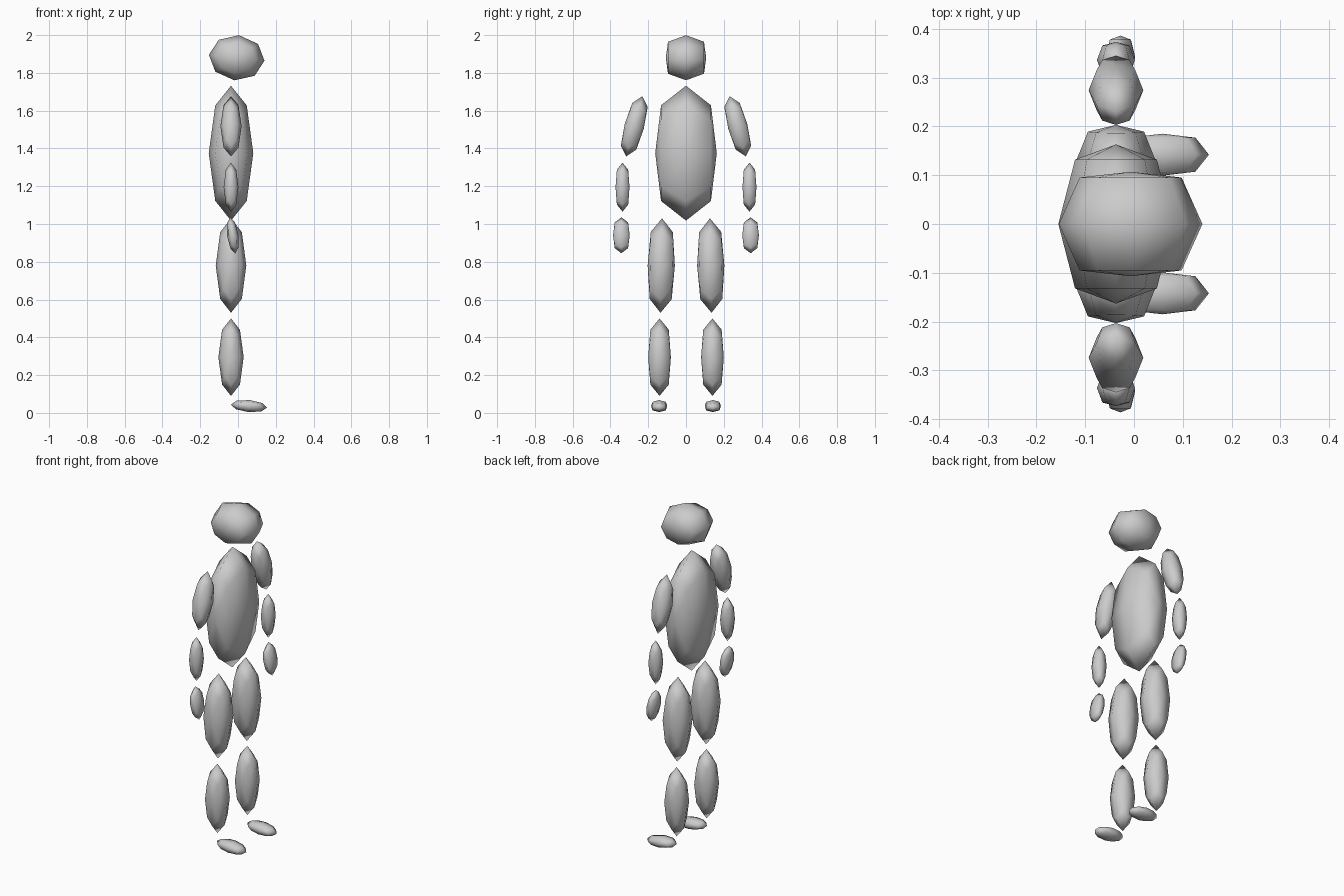
import bpy, bmesh, math
from mathutils import Matrix, Vector

if "Cube" in bpy.data.objects:
    bpy.data.objects.remove(bpy.data.objects["Cube"])


def blob(name, centre, half, tilt_x=0, tilt_y=0, flat=0.81):
    """Faceted ellipsoid: 8 sides around y, broad flattened ends at +-y."""
    bm = bmesh.new()
    rings = []
    for r, y in ((0.71, -flat), (1, 0), (0.71, flat)):
        rings.append([bm.verts.new((r * math.cos(i * math.pi / 4), y,
                                    r * math.sin(i * math.pi / 4))) for i in range(8)])
    for a, b in zip(rings, rings[1:]):
        for i in range(8):
            j = (i + 1) % 8
            bm.faces.new((a[i], a[j], b[j], b[i]))
    for ring, y in ((rings[0], -1), (rings[2], 1)):
        pole = bm.verts.new((0, y, 0))
        for i in range(8):
            bm.faces.new((ring[i], ring[(i + 1) % 8], pole))
    rot = (Matrix.Rotation(math.radians(tilt_x), 4, 'X')
           @ Matrix.Rotation(math.radians(tilt_y), 4, 'Y'))
    bm.transform(Matrix.Translation(Vector(centre)) @ rot @ Matrix.Diagonal((*half, 1)))
    bmesh.ops.recalc_face_normals(bm, faces=bm.faces)
    for f in bm.faces:
        f.smooth = True
    me = bpy.data.meshes.new(name)
    bm.to_mesh(me)
    bm.free()
    ob = bpy.data.objects.new(name, me)
    bpy.context.collection.objects.link(ob)
    return ob


# Head and torso
blob("head", (-0.007, 0, 1.88), (0.148, 0.107, 0.12), tilt_y=6, flat=0.89)
blob("torso", (-0.037, 0, 1.375), (0.118, 0.163, 0.357))

# Limbs, mirrored across y
for side, s in (("left", 1), ("right", -1)):
    blob(side + "_upper_arm", (-0.037, s * 0.274, 1.517), (0.056, 0.052, 0.165), tilt_x=s * 15)
    blob(side + "_forearm", (-0.037, s * 0.336, 1.195), (0.039, 0.037, 0.13))
    blob(side + "_hand", (-0.028, s * 0.342, 0.94), (0.03, 0.044, 0.096), tilt_y=-8)
    blob(side + "_thigh", (-0.037, s * 0.131, 0.78), (0.081, 0.072, 0.25), tilt_x=s * 1)
    blob(side + "_shin", (-0.037, s * 0.14, 0.295), (0.067, 0.06, 0.205))
    blob(side + "_foot", (0.058, s * 0.142, 0.036), (0.096, 0.043, 0.032), tilt_y=5)
